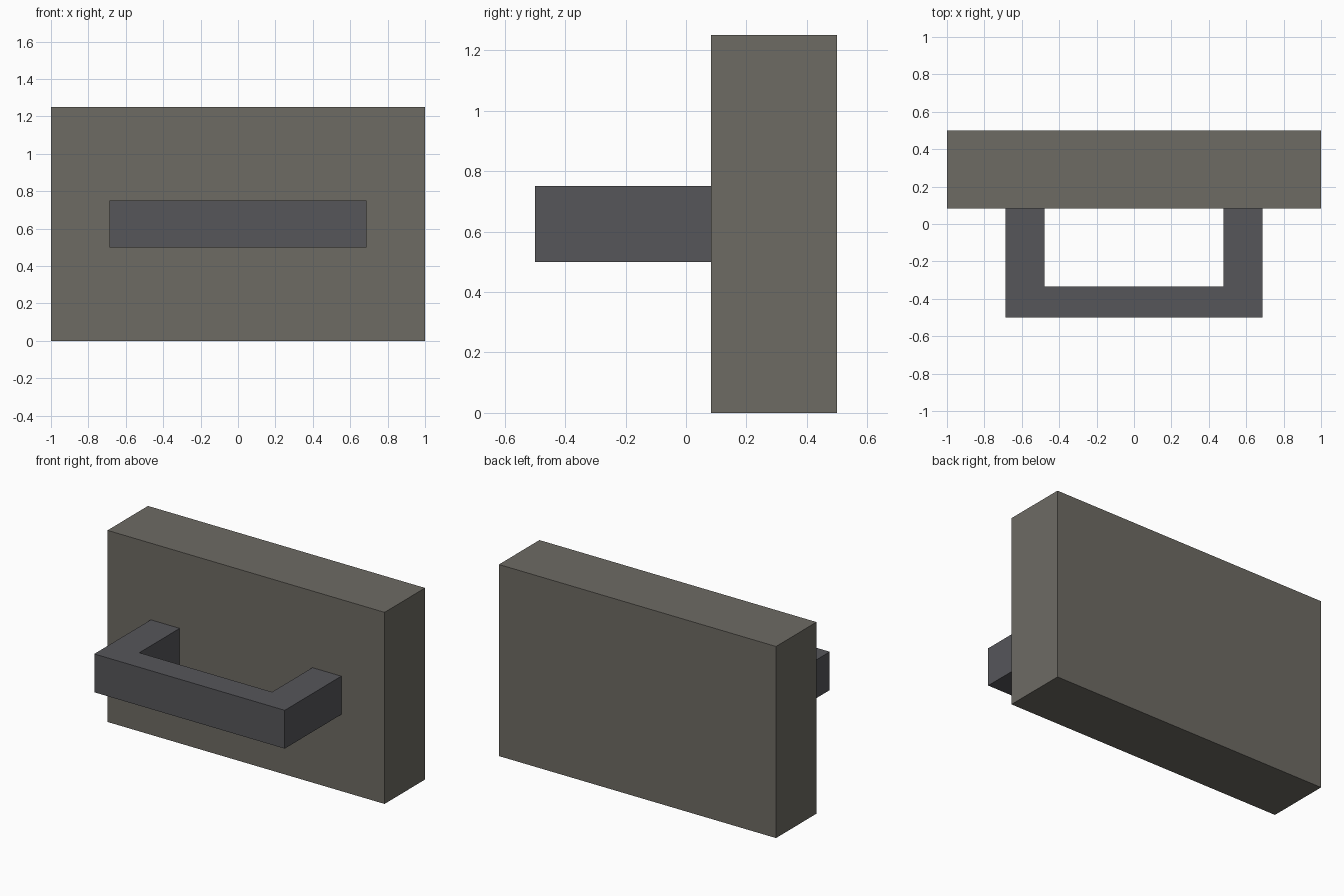
import bpy
import bmesh
from mathutils import Vector

if "Cube" in bpy.data.objects:
    bpy.data.objects.remove(bpy.data.objects["Cube"])


def material(name, rgb):
    mat = bpy.data.materials.new(name)
    mat.diffuse_color = (*rgb, 1)
    mat.use_nodes = True
    mat.node_tree.nodes["Principled BSDF"].inputs["Base Color"].default_value = mat.diffuse_color
    return mat


def extrude_profile(name, points, z0, z1, mat):
    """Closed prism from an outline in the xy plane."""
    bm = bmesh.new()
    face = bm.faces.new([bm.verts.new((x, y, z0)) for x, y in points])
    result = bmesh.ops.extrude_face_region(bm, geom=[face], use_keep_orig=True)
    top = [g for g in result["geom"] if isinstance(g, bmesh.types.BMVert)]
    bmesh.ops.translate(bm, verts=top, vec=Vector((0, 0, z1 - z0)))
    bmesh.ops.recalc_face_normals(bm, faces=bm.faces)
    mesh = bpy.data.meshes.new(name)
    bm.to_mesh(mesh)
    bm.free()
    mesh.materials.append(mat)
    obj = bpy.data.objects.new(name, mesh)
    bpy.context.collection.objects.link(obj)
    return obj


stone = material("warm_grey", (0.155, 0.147, 0.127))
iron = material("dark_grey", (0.093, 0.093, 0.102))

PLATE_FRONT = 0.083

# Back plate
extrude_profile("back_plate",
                [(-1, PLATE_FRONT), (1, PLATE_FRONT), (1, 0.5), (-1, 0.5)],
                0, 1.25, stone)

# U-shaped handle: right half outline, mirrored to the left
half = [(0.6875, -0.5), (0.6875, PLATE_FRONT), (0.479, PLATE_FRONT), (0.479, -0.333)]
outline = half + [(-x, y) for x, y in reversed(half)]
extrude_profile("handle", outline, 0.5, 0.75, iron)
